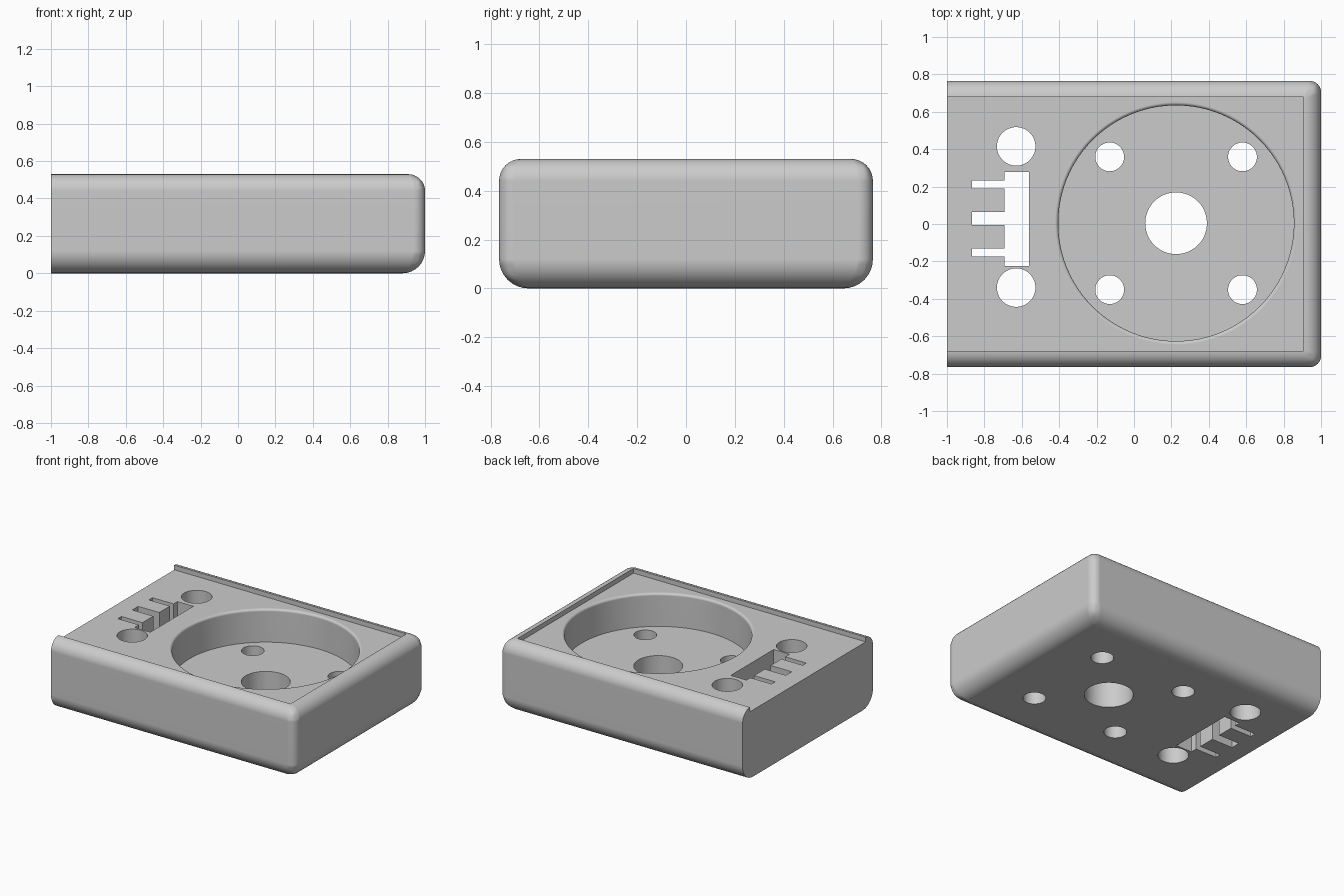
import bpy, bmesh, math
from mathutils import Matrix

default = bpy.data.objects.get("Cube")
if default:
    bpy.data.objects.remove(default, do_unlink=True)

HEIGHT, HALF_Y = 0.53, 0.765
DECK_Z, FLOOR_Z = 0.495, 0.25
CUP_X, CUP_Y, CUP_R, LIP = 0.225, 0.004, 0.63, 0.018

grey = bpy.data.materials.new("plain grey")
grey.use_nodes = True
grey.diffuse_color = (0.6, 0.6, 0.6, 1)
grey.node_tree.nodes["Principled BSDF"].inputs["Base Color"].default_value = (0.6, 0.6, 0.6, 1)


def make_object(name, bm):
    bmesh.ops.recalc_face_normals(bm, faces=bm.faces)
    mesh = bpy.data.meshes.new(name)
    bm.to_mesh(mesh)
    bm.free()
    obj = bpy.data.objects.new(name, mesh)
    obj.data.materials.append(grey)
    bpy.context.collection.objects.link(obj)
    return obj


def box(name, x0, x1, y0, y1, z0, z1):
    bm = bmesh.new()
    bmesh.ops.create_cube(bm, size=1)
    bmesh.ops.scale(bm, vec=(x1 - x0, y1 - y0, z1 - z0), verts=bm.verts)
    bmesh.ops.translate(bm, vec=((x0 + x1) / 2, (y0 + y1) / 2, (z0 + z1) / 2), verts=bm.verts)
    return make_object(name, bm)


def turned(name, x, y, profile, sides):
    """Closed solid of revolution from (radius, z) points."""
    bm = bmesh.new()
    rings = []
    for r, z in profile:
        angles = [math.tau * i / sides for i in range(sides)]
        rings.append([bm.verts.new((x + r * math.cos(a), y + r * math.sin(a), z)) for a in angles])
    for low, high in zip(rings, rings[1:]):
        for i in range(sides):
            j = (i + 1) % sides
            bm.faces.new((low[i], low[j], high[j], high[i]))
    bm.faces.new(rings[0][::-1])
    bm.faces.new(rings[-1])
    return make_object(name, bm)


# Housing block: rounded everywhere except at the flat x = -1 end
housing = box("housing", -1, 1, -HALF_Y, HALF_Y, 0, HEIGHT)
bm = bmesh.new()
bm.from_mesh(housing.data)
weight = bm.edges.layers.float.new("bevel_weight_edge")
for edge in bm.edges:
    mid = (edge.verts[0].co + edge.verts[1].co) / 2
    if mid.x > -0.9:
        if mid.z < 0.01:
            edge[weight] = 1.0
        elif mid.z > HEIGHT - 0.01:
            edge[weight] = 0.75
        else:
            edge[weight] = 0.5
bm.to_mesh(housing.data)
bm.free()
bevel = housing.modifiers.new("rounding", 'BEVEL')
bevel.limit_method = 'WEIGHT'
bevel.width = 0.12
bevel.segments = 8

# Sunken deck, open at the flat end
cutters = [box("deck_cutter", -2, 0.907, -0.68, 0.68, DECK_Z, 1)]

# Round cup with a softened rim
rim = []
for i in range(6):
    a = math.pi / 2 * i / 5
    rim.append((CUP_R + LIP * (1 - math.cos(a)), DECK_Z - LIP + LIP * math.sin(a)))
cup = [(CUP_R, FLOOR_Z)] + rim + [(CUP_R + LIP, 1)]
cutters.append(turned("cup_cutter", CUP_X, CUP_Y, cup, 96))

# Through holes: centre bore, four screw holes, two end holes
holes = [(CUP_X, CUP_Y, 0.165), (-0.63, 0.415, 0.103), (-0.63, -0.34, 0.103)]
holes += [(CUP_X + sx * 0.355, CUP_Y + sy * 0.355, 0.077) for sx in (-1, 1) for sy in (-1, 1)]
for x, y, r in holes:
    cutters.append(turned("hole_cutter", x, y, [(r, -1), (r, 1)], 48))

# Comb-shaped slot: one wide bar and three teeth
cutters.append(box("slot_cutter", -0.692, -0.562, -0.225, 0.278, -1, 1))
for y0, y1 in ((-0.175, -0.132), (-0.005, 0.065), (0.19, 0.233)):
    cutters.append(box("tooth_cutter", -0.865, -0.62, y0, y1, -1, 1))

for cutter in cutters:
    cutter.hide_render = True
    cut = housing.modifiers.new(cutter.name, 'BOOLEAN')
    cut.operation = 'DIFFERENCE'
    cut.solver = 'EXACT'
    cut.object = cutter

# Bake the cuts, then smooth the rounded areas
bpy.context.view_layer.update()
graph = bpy.context.evaluated_depsgraph_get()
baked = bpy.data.meshes.new_from_object(housing.evaluated_get(graph))
housing.modifiers.clear()
housing.data = baked
housing.data.materials.clear()
housing.data.materials.append(grey)
for cutter in cutters:
    bpy.data.objects.remove(cutter, do_unlink=True)

bpy.ops.object.select_all(action='DESELECT')
housing.select_set(True)
bpy.context.view_layer.objects.active = housing
bpy.ops.object.shade_smooth_by_angle(angle=math.radians(30))
normals = housing.modifiers.new("flat_face_normals", 'WEIGHTED_NORMAL')
normals.keep_sharp = True
